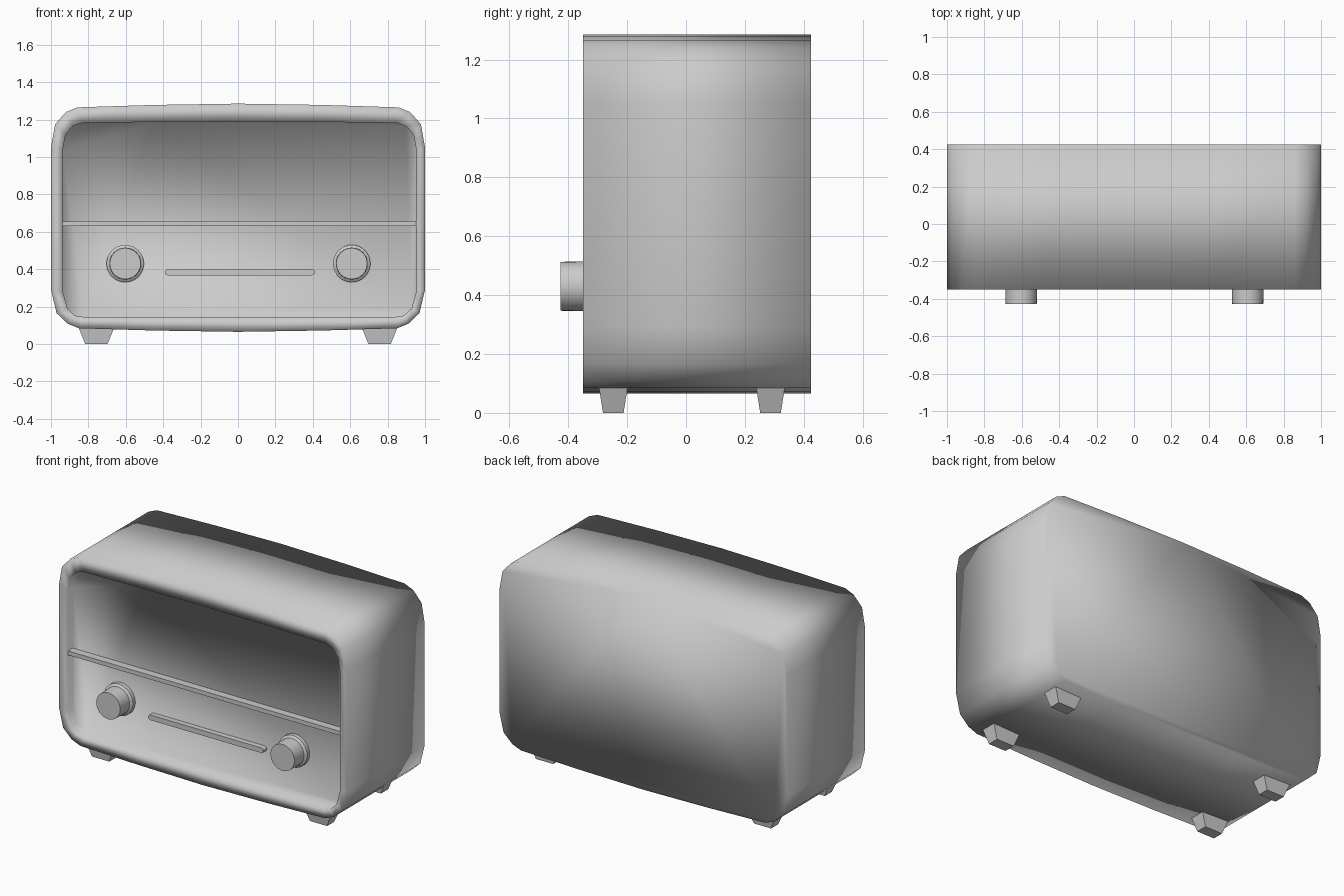
import bpy, bmesh, math
from mathutils import Matrix, Vector

if "Cube" in bpy.data.objects:
    bpy.data.objects.remove(bpy.data.objects["Cube"])

FRONT, BACK, PANEL = -0.35, 0.425, -0.30


def add_object(name, bm):
    bmesh.ops.recalc_face_normals(bm, faces=bm.faces[:])
    for f in bm.faces:
        f.smooth = True
    mesh = bpy.data.meshes.new(name)
    bm.to_mesh(mesh)
    bm.free()
    obj = bpy.data.objects.new(name, mesh)
    bpy.context.collection.objects.link(obj)
    return obj


def mirrored(half):
    """Close a right-hand half outline (bottom centre to top centre)."""
    return half + [(-x, z) for x, z in half[-2:0:-1]]


def skin(name, rings):
    """Bridge equal-length rings and cap both ends."""
    bm = bmesh.new()
    loops = [[bm.verts.new(p) for p in ring] for ring in rings]
    n = len(loops[0])
    for a, b in zip(loops, loops[1:]):
        for i in range(n):
            j = (i + 1) % n
            bm.faces.new((a[i], a[j], b[j], b[i]))
    bm.faces.new(loops[0])
    bm.faces.new(loops[-1])
    return add_object(name, bm)


# Case with a shallow recessed front
outer = mirrored([(0, 0.065), (0.45, 0.072), (0.85, 0.084), (0.91, 0.108),
                  (0.97, 0.165), (1, 0.29), (1, 1.05), (0.978, 1.175),
                  (0.92, 1.24), (0.86, 1.265), (0.45, 1.278), (0, 1.285)])
inner = mirrored([(0, 0.142), (0.45, 0.142), (0.83, 0.144), (0.88, 0.152),
                  (0.92, 0.19), (0.945, 0.28), (0.945, 1.04), (0.93, 1.12),
                  (0.89, 1.165), (0.84, 1.182), (0.45, 1.187), (0, 1.19)])
inner = [(x + 0.008, z) for x, z in inner]
skin("case", [[(x, y, z) for x, z in ring]
              for ring, y in ((outer, BACK), (outer, FRONT),
                              (inner, FRONT), (inner, PANEL))])

# Divider rail across the front
bm = bmesh.new()
bmesh.ops.create_cube(bm, size=1, matrix=Matrix.LocRotScale(
    Vector((0.008, -0.32, 0.643)), None, Vector((1.89, 0.056, 0.026))))
add_object("divider_rail", bm)

# Tuning slot bar with rounded ends
half, r = 0.385, 0.016
bar = [(0.01 + s * half + r * math.cos(a), 0.383 + r * math.sin(a))
       for s, start in ((1, -90), (-1, 90))
       for a in (math.radians(start + k * 30) for k in range(7))]
slot = skin("tuning_bar", [[(x, y, z) for x, z in bar] for y in (-0.29, -0.335)])

# Stepped knobs
for side, x in (("left", -0.603), ("right", 0.608)):
    profile = [(0.1, -0.29), (0.1, -0.325), (0.085, -0.335), (0.083, FRONT - 0.077)]
    skin(side + "_knob", [
        [(x + r * math.cos(t), y, 0.43 + r * math.sin(t))
         for t in (2 * math.pi * k / 32 for k in range(32))]
        for r, y in profile])

# Tapered feet
for depth, y in (("front", -0.247), ("back", 0.287)):
    for side, x in (("left", -0.757), ("right", 0.757)):
        skin(f"{depth}_{side}_foot", [
            [(x + sx * w, y + sy * d, z)
             for sx, sy in ((-1, -1), (1, -1), (1, 1), (-1, 1))]
            for w, d, z in ((0.06, 0.035, 0), (0.098, 0.05, 0.095))])

# Crisp edges on the small parts
for obj in bpy.context.scene.objects:
    obj.select_set(obj.name != "case")
bpy.context.view_layer.objects.active = slot
bpy.ops.object.shade_smooth_by_angle(angle=math.radians(50))
